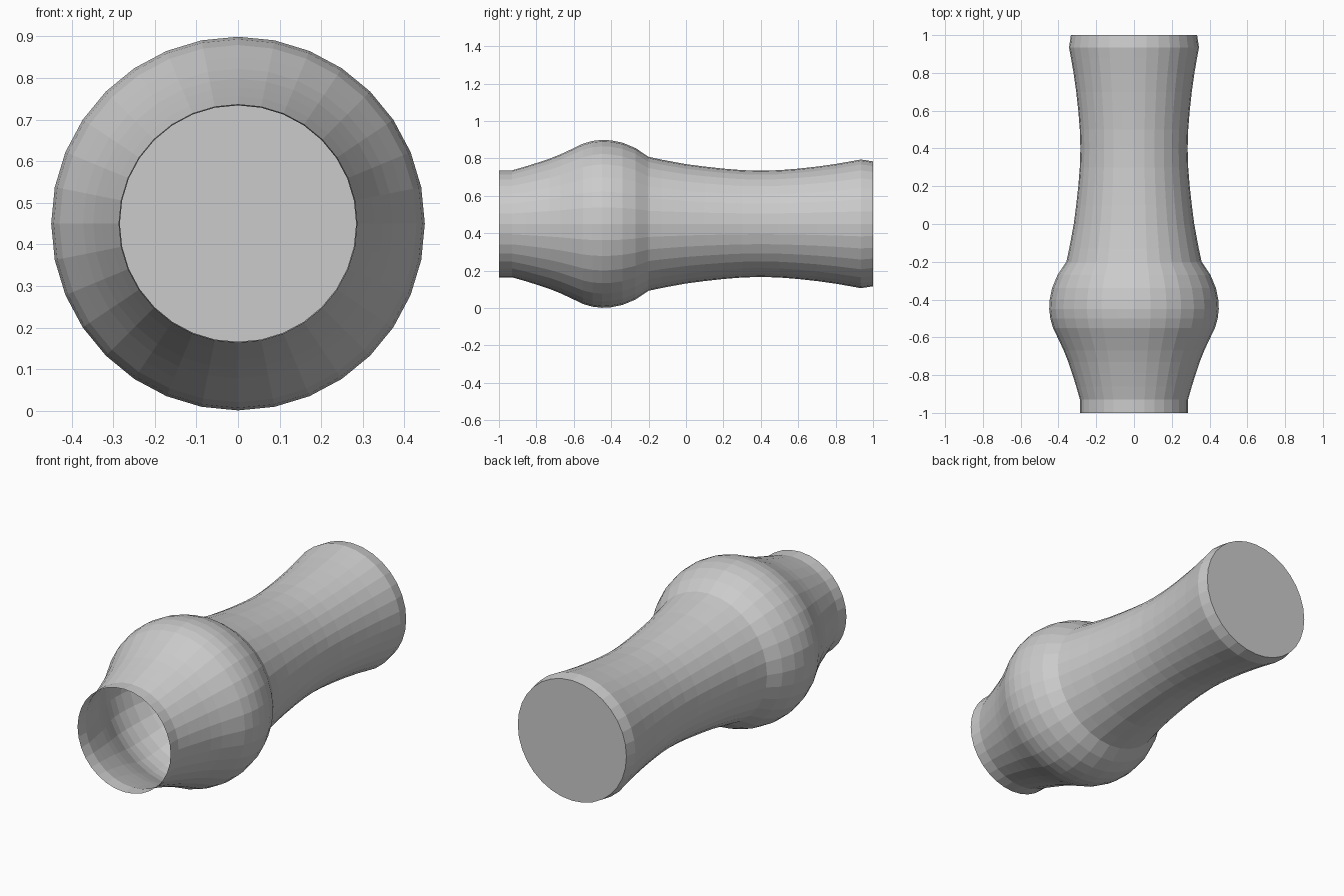
import bpy, bmesh
from math import cos, sin, pi

if "Cube" in bpy.data.objects:
    bpy.data.objects.remove(bpy.data.objects["Cube"])

SIDES = 32
AXIS_Z = 0.45

# Vase profile from mouth to base: (y along the axis, radius)
profile = [
    (-1.0, 0.286), (-0.93, 0.286), (-0.86, 0.306), (-0.79, 0.328),
    (-0.73, 0.348), (-0.67, 0.372), (-0.61, 0.400), (-0.55, 0.429),
    (-0.50, 0.443), (-0.45, 0.449), (-0.40, 0.446), (-0.34, 0.434),
    (-0.27, 0.405), (-0.20, 0.358), (-0.13, 0.343), (-0.06, 0.330),
    (0.0, 0.319), (0.10, 0.306), (0.20, 0.295), (0.30, 0.287),
    (0.40, 0.284), (0.50, 0.287), (0.60, 0.295), (0.70, 0.306),
    (0.80, 0.320), (0.88, 0.334), (0.935, 0.344), (1.0, 0.334),
]


def ring(bm, y, r):
    return [bm.verts.new((r * cos(2 * pi * i / SIDES), y,
                          AXIS_Z + r * sin(2 * pi * i / SIDES)))
            for i in range(SIDES)]


# Thin flat-faceted shell, open at the mouth and closed at the base
bm = bmesh.new()
rings = [ring(bm, y, r) for y, r in profile]
for a, b in zip(rings, rings[1:]):
    for i in range(SIDES):
        j = (i + 1) % SIDES
        bm.faces.new((a[i], a[j], b[j], b[i]))
bm.faces.new(rings[-1])
bmesh.ops.recalc_face_normals(bm, faces=bm.faces)

mesh = bpy.data.meshes.new("vase")
bm.to_mesh(mesh)
bm.free()
vase = bpy.data.objects.new("vase", mesh)
bpy.context.collection.objects.link(vase)
